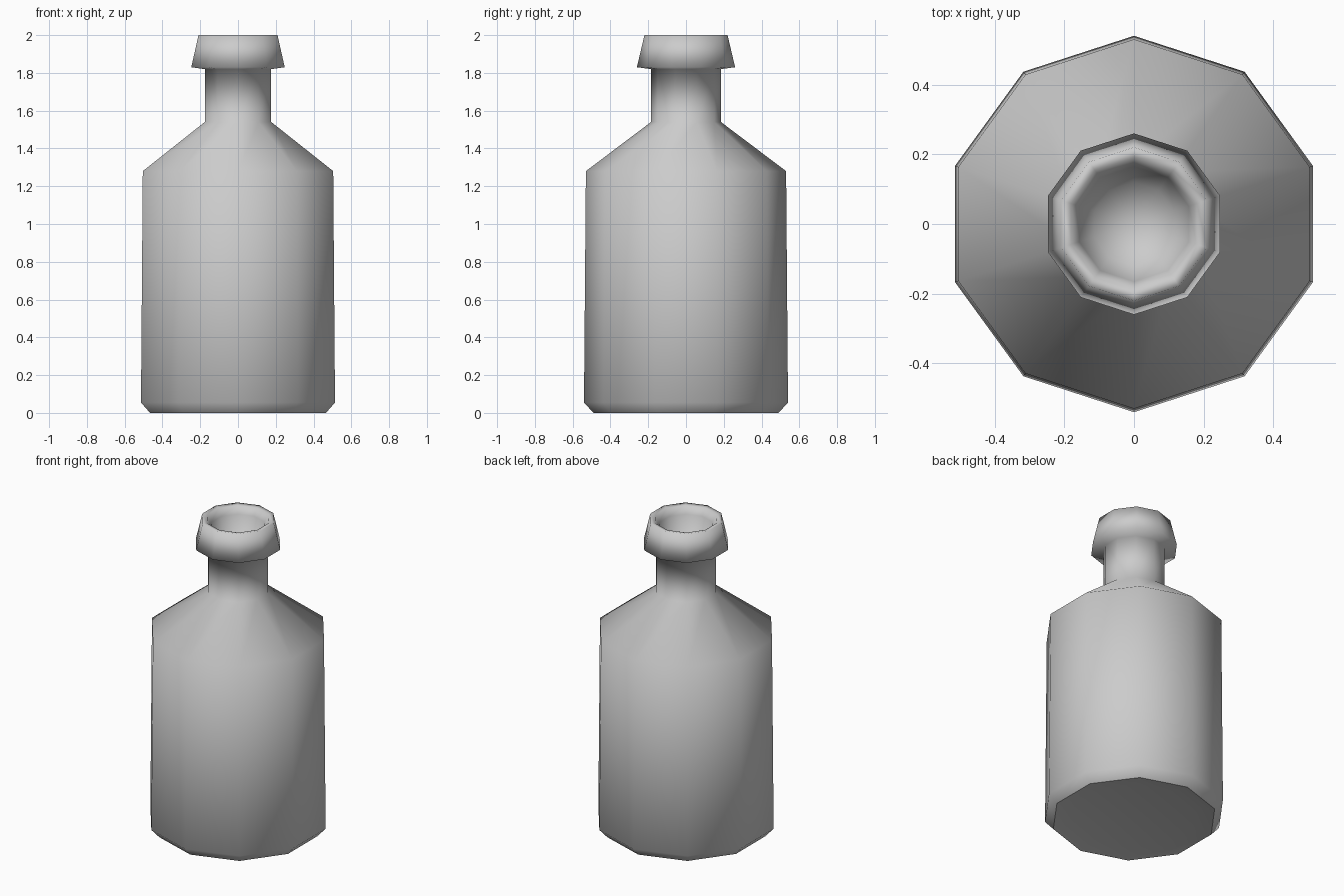
import bpy
import bmesh
from math import cos, sin, pi

cube = bpy.data.objects.get("Cube")
if cube:
    bpy.data.objects.remove(cube, do_unlink=True)

SIDES = 10

# Plain grey glass
grey = bpy.data.materials.new("plain_grey")
grey.use_nodes = True
colour = (0.6, 0.6, 0.6, 1.0)
grey.diffuse_color = colour
grey.node_tree.nodes["Principled BSDF"].inputs["Base Color"].default_value = colour

# Profile as (radius, height), from under the base up and into the mouth
PROFILE = [
    (0.38, 0.02), (0.49, 0.0),                  # recessed base
    (0.54, 0.055), (0.53, 1.28),                # foot bevel and body
    (0.185, 1.54), (0.185, 1.82),               # shoulder and neck
    (0.26, 1.83), (0.22, 2.0),                  # flared lip
    (0.19, 1.995), (0.165, 1.95), (0.12, 1.75),  # mouth cavity
]
FOOT_RING = 1


def lathe(name, profile, sharp_ring):
    """Spin a profile into a closed, faceted vessel with a corner on +y."""
    bm = bmesh.new()
    rings = []
    for radius, z in profile:
        angles = [pi / 2 + 2 * pi * i / SIDES for i in range(SIDES)]
        rings.append([bm.verts.new((radius * cos(a), radius * sin(a), z)) for a in angles])
    for low, high in zip(rings, rings[1:]):
        for i in range(SIDES):
            j = (i + 1) % SIDES
            bm.faces.new((low[i], low[j], high[j], high[i]))
    # Close the base and the cavity floor
    bm.faces.new(rings[0][::-1])
    floor = bm.faces.new(rings[-1])
    bmesh.ops.poke(bm, faces=[floor])
    bm.normal_update()
    for face in bm.faces:
        face.smooth = True
    # Crisp edge around the foot
    ring = set(rings[sharp_ring])
    for edge in bm.edges:
        if ring.issuperset(edge.verts):
            edge.smooth = False
    mesh = bpy.data.meshes.new(name)
    bm.to_mesh(mesh)
    bm.free()
    mesh.materials.append(grey)
    obj = bpy.data.objects.new(name, mesh)
    bpy.context.collection.objects.link(obj)
    return obj


lathe("bottle", PROFILE, FOOT_RING)
